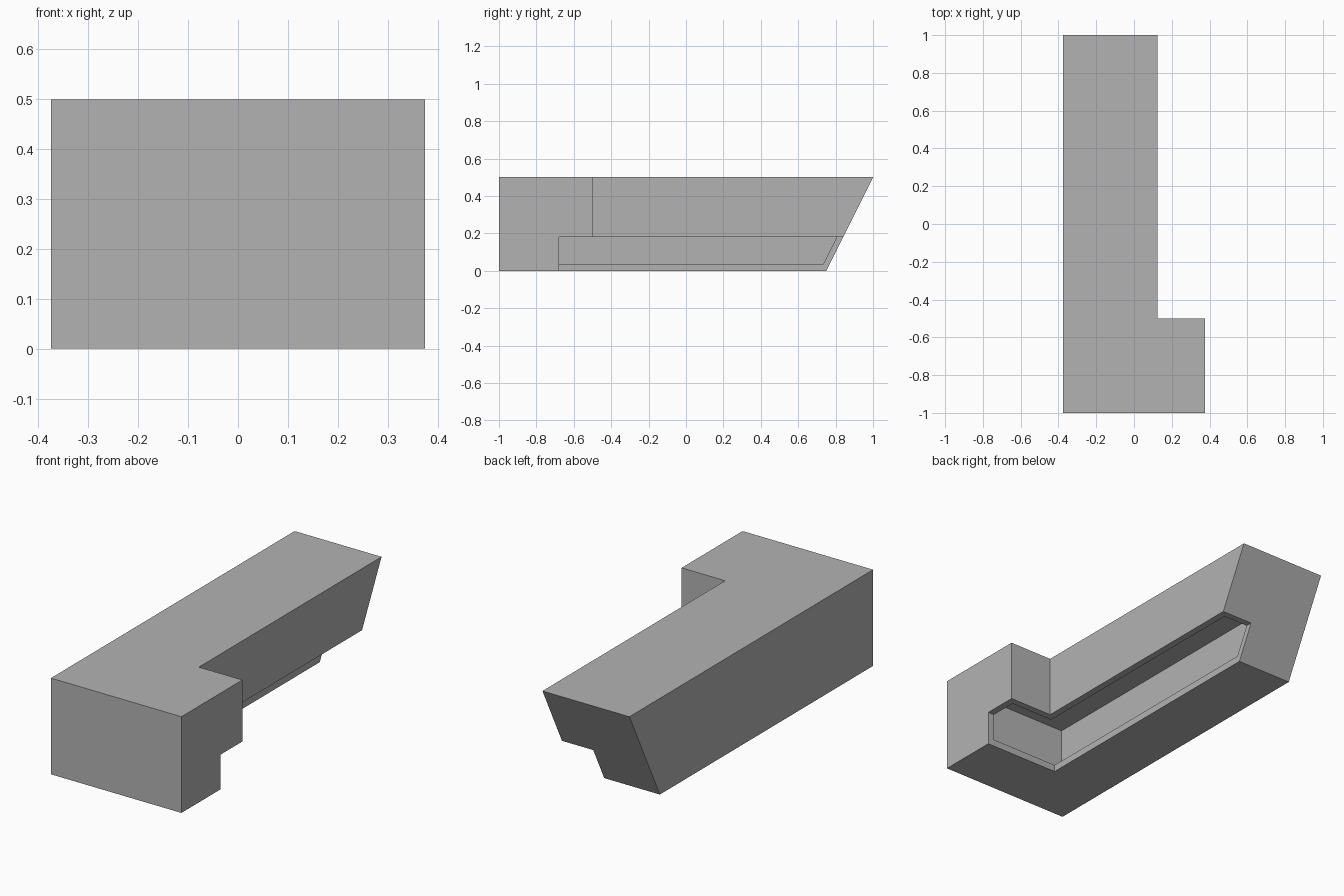
import bpy
import bmesh

cube = bpy.data.objects.get("Cube")
if cube:
    bpy.data.objects.remove(cube, do_unlink=True)

WALL = 0.0365   # thickness of the hollow shell


def slope(z):
    """Position of the leaning back end at a height."""
    return 0.75 + 0.5 * z


def make_object(name, bm):
    bmesh.ops.recalc_face_normals(bm, faces=bm.faces)
    mesh = bpy.data.meshes.new(name)
    bm.to_mesh(mesh)
    bm.free()
    obj = bpy.data.objects.new(name, mesh)
    bpy.context.collection.objects.link(obj)
    return obj


def l_block(name, inset, bottom, top):
    """L-shaped prism whose long arm ends in a leaning face."""
    left, front = -0.375 + inset, -1 + inset
    foot, step, arm = 0.375 - inset, -0.5 - inset, 0.125 - inset
    bm = bmesh.new()
    rings = []
    for z in (bottom, top):
        end = slope(z) - inset * 0.93
        outline = [(left, front), (foot, front), (foot, step),
                   (arm, step), (arm, end), (left, end)]
        rings.append([bm.verts.new((x, y, z)) for x, y in outline])
    low, high = rings
    bm.faces.new(low)
    bm.faces.new(high)
    for i in range(len(low)):
        j = (i + 1) % len(low)
        bm.faces.new((low[i], low[j], high[j], high[i]))
    return make_object(name, bm)


def box(name, lo, hi):
    bm = bmesh.new()
    bmesh.ops.create_cube(bm, size=1)
    for v in bm.verts:
        v.co = [lo[k] if v.co[k] < 0 else hi[k] for k in range(3)]
    return make_object(name, bm)


# Outer body, hollow interior and open lower corner
body = l_block("hollow_body", 0, 0, 0.5)
cutters = [
    l_block("interior_cutter", WALL, WALL, 0.5 - WALL),
    box("corner_cutter", (-0.055, -0.68, -0.5), (1, 2, 0.18)),
]
bpy.context.view_layer.objects.active = body
for cutter in cutters:
    cutter.hide_render = True
    mod = body.modifiers.new(cutter.name, "BOOLEAN")
    mod.operation = "DIFFERENCE"
    mod.solver = "EXACT"
    mod.object = cutter
    bpy.ops.object.modifier_apply(modifier=mod.name)
    bpy.data.objects.remove(cutter, do_unlink=True)

# Plain grey finish
grey = bpy.data.materials.new("plain_grey")
grey.use_nodes = True
colour = (0.45, 0.45, 0.45, 1)
grey.diffuse_color = colour
grey.node_tree.nodes["Principled BSDF"].inputs["Base Color"].default_value = colour
body.data.materials.clear()
body.data.materials.append(grey)
